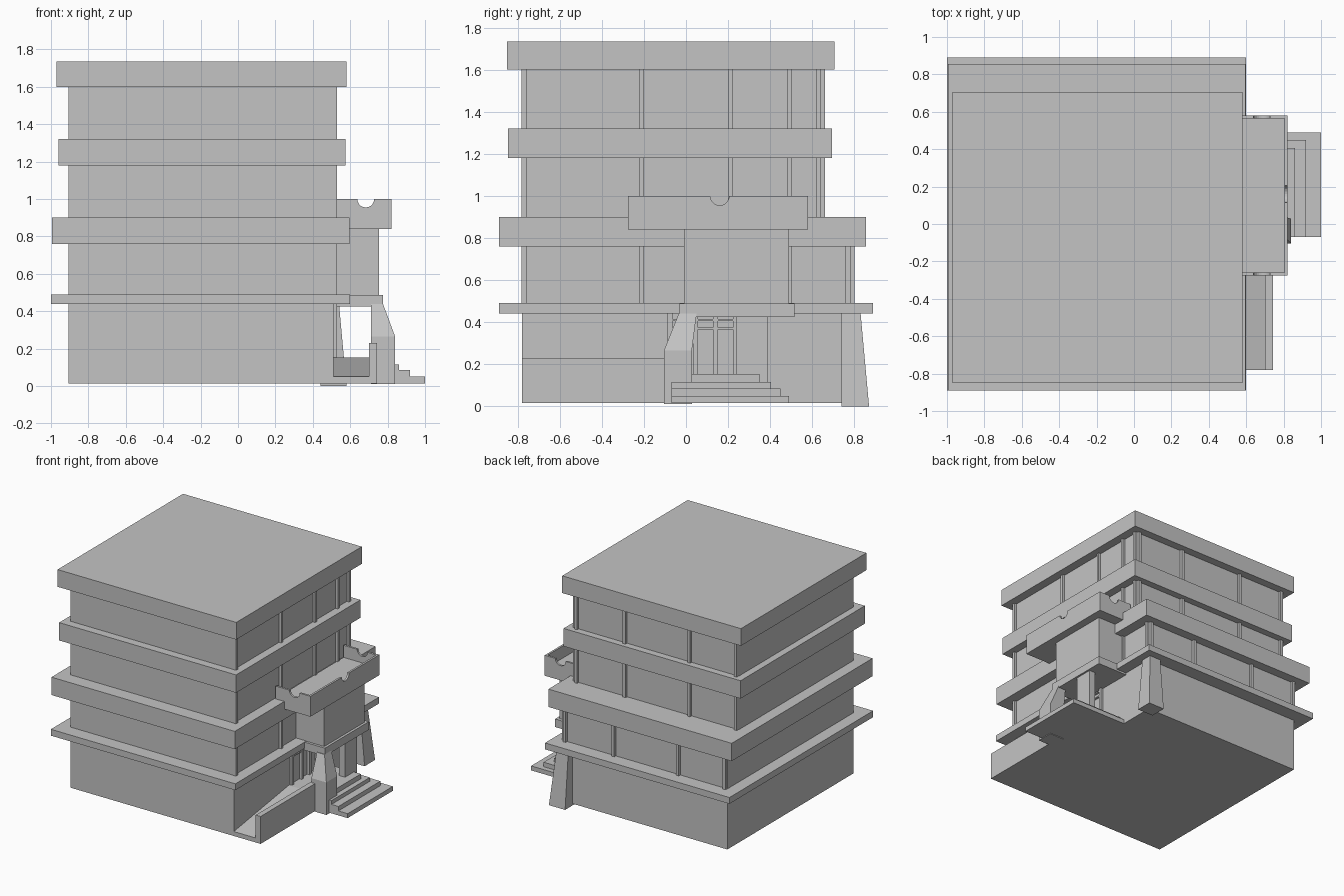
import bpy, bmesh, math

cube = bpy.data.objects.get("Cube")
if cube:
    bpy.data.objects.remove(cube, do_unlink=True)

grey = bpy.data.materials.new("plain_grey")
grey.use_nodes = True
grey.diffuse_color = (0.55, 0.55, 0.55, 1)
grey.node_tree.nodes["Principled BSDF"].inputs["Base Color"].default_value = (0.55, 0.55, 0.55, 1)


def loft(name, lower, upper):
    """Solid between two matching loops of 3D points."""
    bm = bmesh.new()
    a = [bm.verts.new(p) for p in lower]
    b = [bm.verts.new(p) for p in upper]
    n = len(a)
    bm.faces.new(a[::-1])
    bm.faces.new(b)
    for i in range(n):
        j = (i + 1) % n
        bm.faces.new((a[i], a[j], b[j], b[i]))
    bmesh.ops.recalc_face_normals(bm, faces=bm.faces)
    mesh = bpy.data.meshes.new(name)
    bm.to_mesh(mesh)
    bm.free()
    mesh.materials.append(grey)
    obj = bpy.data.objects.new(name, mesh)
    bpy.context.collection.objects.link(obj)
    return obj


def rect(x, y, z):
    return [(x[0], y[0], z), (x[1], y[0], z), (x[1], y[1], z), (x[0], y[1], z)]


def box(name, x, y, z):
    return loft(name, rect(x, y, z[0]), rect(x, y, z[1]))


def notched_panel(name, axis, span, centre, thick, z, radius=0.045):
    """Upright panel along x or y with a half-round notch in its top edge."""
    arc = [(centre + radius * math.cos(t * math.pi / 10),
            z[1] - radius * math.sin(t * math.pi / 10)) for t in range(11)]
    pts = [(span[0], z[0]), (span[1], z[0]), (span[1], z[1])] + arc + [(span[0], z[1])]
    if axis == "x":
        loops = [[(u, w, v) for u, v in pts] for w in thick]
    else:
        loops = [[(w, u, v) for u, v in pts] for w in thick]
    return loft(name, *loops)


# Storey walls
LEFT, RIGHT, FRONT = -0.905, 0.51, -0.78
storeys = {
    "ground": (0.78, 0.015, 0.45),
    "second": (0.78, 0.48, 0.77),
    "third": (0.64, 0.89, 1.19),
    "fourth": (0.64, 1.31, 1.61),
}
for name, (back, z0, z1) in storeys.items():
    box(name + "_storey", (LEFT, RIGHT), (FRONT, back), (z0, z1))

# Overhanging bands and roof slab
box("lower_ledge", (-1.0, 0.60), (-0.89, 0.89), (0.44, 0.49))
box("second_floor_band", (-0.995, 0.595), (-0.89, 0.855), (0.76, 0.90))
box("third_floor_band", (-0.96, 0.575), (-0.845, 0.695), (1.18, 1.32))
box("roof_slab", (-0.97, 0.58), (-0.85, 0.705), (1.60, 1.735))

# Wall posts on the entrance side and the back
for name in ("second", "third", "fourth"):
    back, z0, z1 = storeys[name]
    for y in (-0.77, -0.21, 0.21, 0.49, back - 0.01):
        box(name + "_side_post", (RIGHT - 0.01, RIGHT + 0.02), (y - 0.011, y + 0.011), (z0, z1))
    for x in (-0.89, -0.485, 0.075, 0.495):
        box(name + "_back_post", (x - 0.012, x + 0.012), (back - 0.01, back + 0.02), (z0, z1))

# Tapered buttress at the back corner
loft("corner_buttress", rect((0.44, 0.58), (0.74, 0.87), 0.0),
     rect((0.44, 0.54), (0.74, 0.83), 0.44))

# Porch room, its floor slab and balcony
box("porch_room", (0.50, 0.755), (-0.01, 0.49), (0.48, 0.85))
box("porch_slab", (0.50, 0.775), (-0.03, 0.515), (0.425, 0.488))
BX, BY, BZ = (0.52, 0.82), (-0.275, 0.58), (0.84, 1.0)
box("balcony_floor", BX, BY, (0.84, 0.905))
notched_panel("balcony_front_parapet", "x", BX, 0.683, (BY[0], BY[0] + 0.016), BZ)
notched_panel("balcony_back_parapet", "x", BX, 0.683, (BY[1] - 0.016, BY[1]), BZ)
notched_panel("balcony_side_parapet", "y", BY, 0.16, (BX[1] - 0.016, BX[1]), BZ)

# Porch columns
box("front_column_base", (0.71, 0.84), (-0.105, 0.028), (0.01, 0.265))
loft("front_column_taper", rect((0.71, 0.84), (-0.105, 0.028), 0.265),
     rect((0.71, 0.775), (-0.035, 0.05), 0.44))
box("back_column", (0.71, 0.76), (0.24, 0.39), (0.015, 0.43))

# Doorway frame
for y in (-0.075, 0.045, 0.14, 0.235):
    box("door_post", (0.50, 0.53), (y - 0.012, y + 0.012), (0.15, 0.44))
for z in (0.37, 0.41):
    box("door_rail", (0.50, 0.525), (-0.075, 0.235), (z - 0.005, z + 0.005))

# Entrance deck and steps
box("entrance_deck", (0.50, 0.82), (-0.10, 0.35), (0.015, 0.153))
for x, y, z in ((0.86, 0.405, 0.115), (0.92, 0.45, 0.085), (1.0, 0.49, 0.05)):
    box("entrance_step", (0.50, x), (-0.07, y), (0.015, z))

# Sloping ramp with its guard wall
loft("ramp",
     [(0.50, -0.78, 0.015), (0.50, -0.10, 0.015), (0.50, -0.10, 0.153), (0.50, -0.78, 0.05)],
     [(0.71, -0.78, 0.015), (0.71, -0.10, 0.015), (0.71, -0.10, 0.153), (0.71, -0.78, 0.05)])
box("ramp_wall", (0.70, 0.742), (-0.78, -0.09), (0.015, 0.23))
